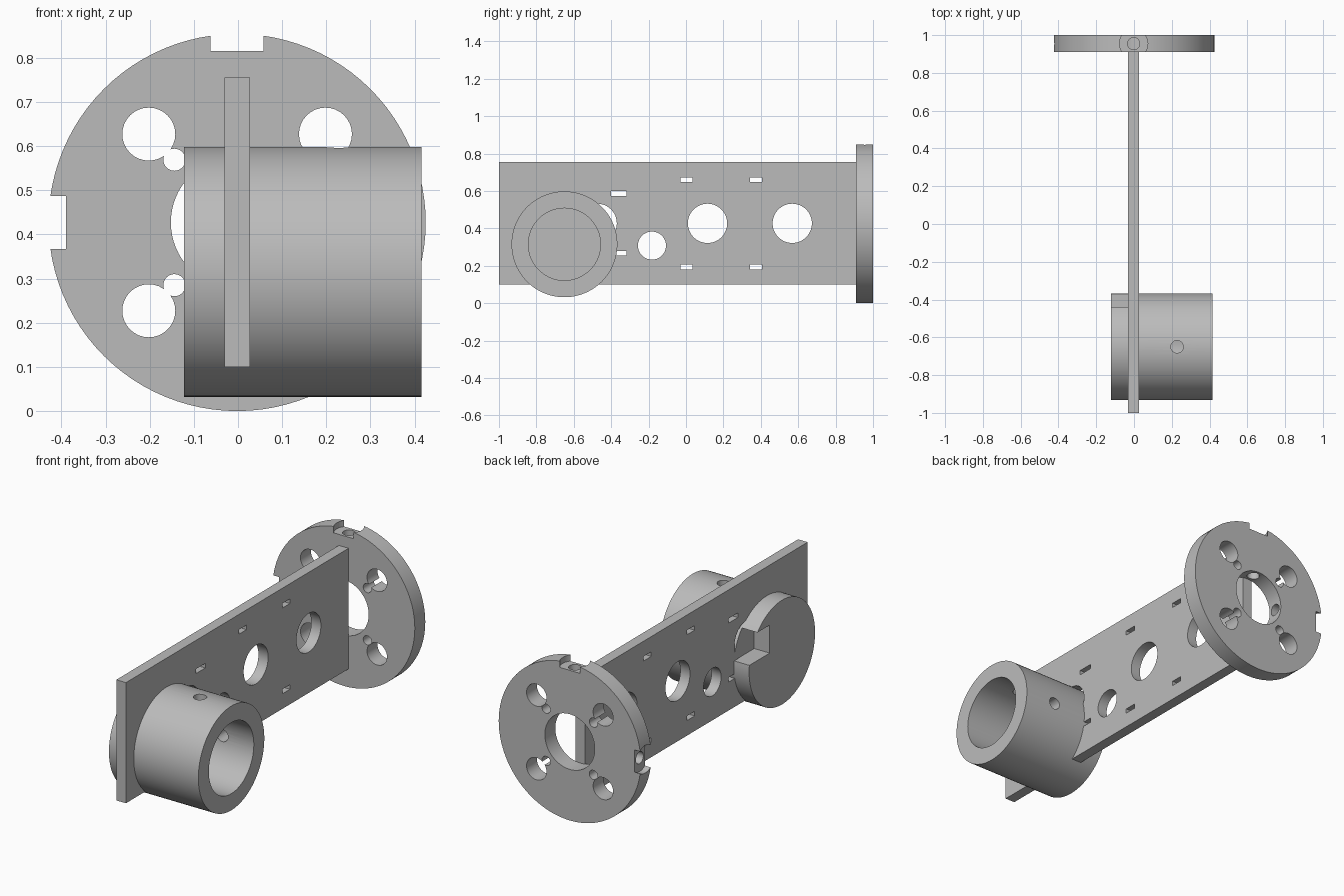
import bpy
import math
from mathutils import Vector

default = bpy.data.objects.get("Cube")
if default:
    bpy.data.objects.remove(default, do_unlink=True)

grey = bpy.data.materials.new("plain grey")
grey.use_nodes = True
GREY = (0.5, 0.5, 0.5, 1)
grey.diffuse_color = GREY
grey.node_tree.nodes["Principled BSDF"].inputs["Base Color"].default_value = GREY

ROT = {"x": (0, math.pi / 2, 0), "y": (math.pi / 2, 0, 0), "z": (0, 0, 0)}
AXIS = {"x": Vector((1, 0, 0)), "y": Vector((0, 1, 0)), "z": Vector((0, 0, 1))}


def rod(name, center, radius, axis, length, sides=64):
    bpy.ops.mesh.primitive_cylinder_add(vertices=sides, radius=radius, depth=length,
                                        location=center, rotation=ROT[axis])
    return finish(name)


def block(name, low, high):
    low, high = Vector(low), Vector(high)
    bpy.ops.mesh.primitive_cube_add(size=1, location=(low + high) / 2)
    bpy.context.object.scale = high - low
    return finish(name)


def finish(name):
    ob = bpy.context.object
    ob.name = name
    bpy.ops.object.transform_apply(location=True, rotation=True, scale=True)
    ob.data.materials.append(grey)
    return ob


def cut(part, cutter):
    """Subtract the cutter from the part and discard it."""
    mod = part.modifiers.new("cut", "BOOLEAN")
    mod.operation = "DIFFERENCE"
    mod.solver = "EXACT"
    mod.object = cutter
    bpy.ops.object.select_all(action="DESELECT")
    part.select_set(True)
    bpy.context.view_layer.objects.active = part
    bpy.ops.object.modifier_apply(modifier=mod.name)
    bpy.data.objects.remove(cutter, do_unlink=True)


CX, CZ = -0.002, 0.427          # common axis of disc and plate
HALF = 0.029                    # half plate thickness

# Mounting disc
DY, R, T = 0.955, 0.427, 0.09
disc = rod("mounting_disc", (CX, DY, CZ), R, "y", T, 96)
cut(disc, rod("bore", (CX, DY, CZ), 0.15, "y", 0.3))
for sx in (-1, 1):
    for sz in (-1, 1):
        for offset, radius in ((0.2, 0.06), (0.142, 0.025)):
            cut(disc, rod("bolt", (CX + sx * offset, DY, CZ + sz * offset), radius, "y", 0.3, 32))
# Counterbored radial screw holes at the top and the right edge
mid = Vector((CX, DY, CZ))
for axis, sign in (("z", 1), ("x", -1)):
    out = AXIS[axis] * sign
    cut(disc, rod("counterbore", mid + out * 0.488, 0.075, axis, 0.2, 48))
    cut(disc, rod("screw", mid + out * 0.27, 0.032, axis, 0.4, 32))

# Upright plate with round holes and strap slots
plate = block("plate", (CX - HALF, -1, 0.1), (CX + HALF, 0.91, 0.755))
for y, z, radius in ((0.568, CZ, 0.105), (0.115, CZ, 0.105), (-0.475, CZ, 0.105), (-0.182, 0.308, 0.075)):
    cut(plate, rod("hole", (CX, y, z), radius, "x", 0.3))
for y, rise, length in ((0.375, 0.233, 0.065), (0.002, 0.233, 0.065), (-0.36, 0.16, 0.082)):
    for s in (-1, 1):
        z = CZ + s * rise
        cut(plate, block("slot", (-0.2, y - length / 2, z - 0.0125), (0.2, y + length / 2, z + 0.0125)))

# Cross tube with a closed end behind the plate
TY, TZ, X0, X1 = -0.65, 0.315, -0.122, 0.415
tube = rod("cross_tube", ((X0 + X1) / 2, TY, TZ), 0.283, "x", X1 - X0, 96)
cut(tube, rod("bore", (0.03 + 0.3, TY, TZ), 0.193, "x", 0.6))
cut(tube, rod("top_screw", (0.228, TY, TZ + 0.25), 0.033, "z", 0.3, 32))
cut(tube, rod("back_screw", (0.228, TY + 0.25, TZ), 0.033, "y", 0.3, 32))
# Cable notch in the closed end
cut(tube, block("notch", (-0.3, -0.544, CZ - 0.076), (CX - HALF + 0.002, -0.2, CZ + 0.076)))

# Smooth curved walls, crisp edges
bpy.ops.object.select_all(action="DESELECT")
for part in (disc, plate, tube):
    part.select_set(True)
    bpy.context.view_layer.objects.active = part
bpy.ops.object.shade_smooth_by_angle(angle=math.radians(30))
